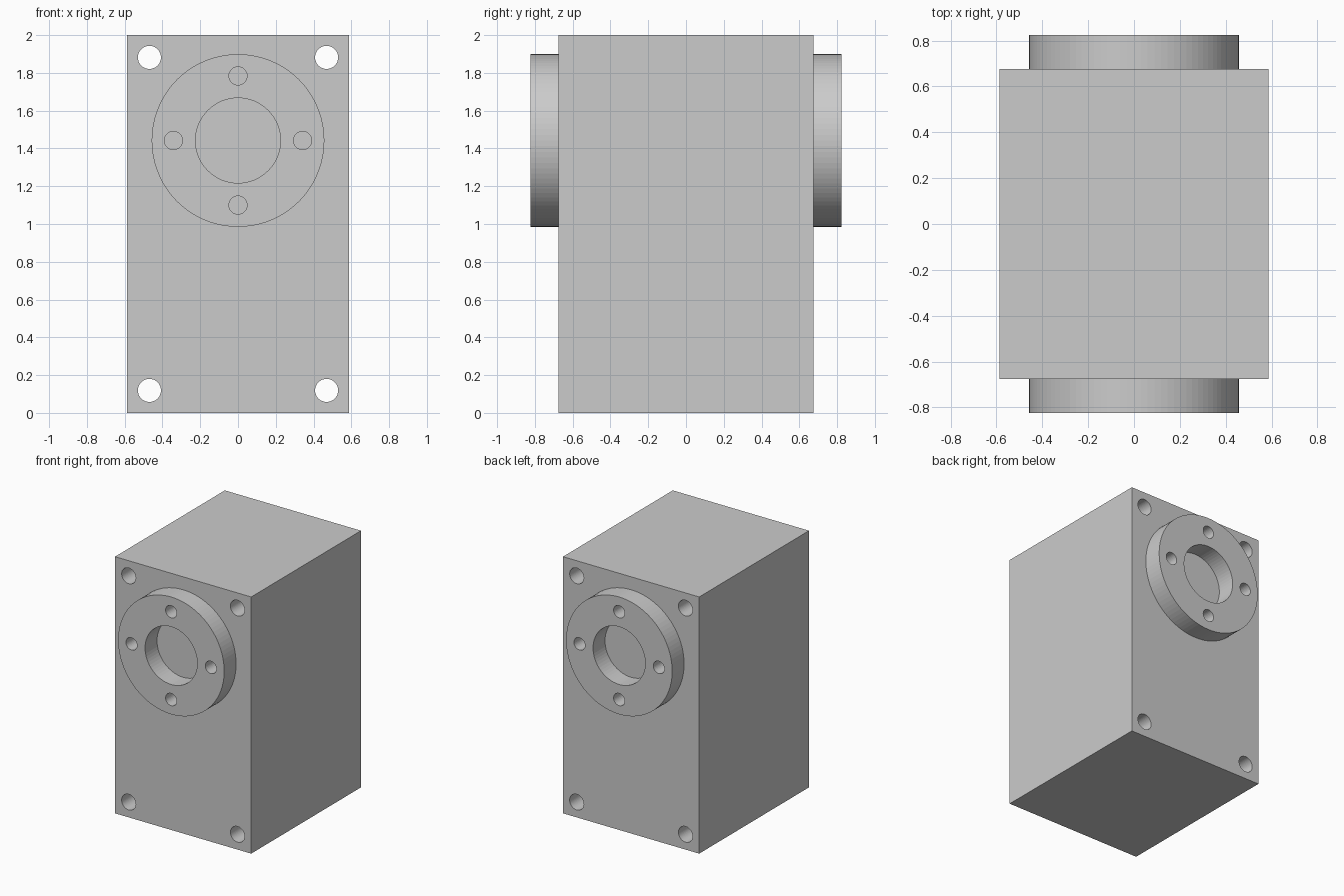
import bpy, bmesh
from math import sin, cos, pi, radians

if "Cube" in bpy.data.objects:
    bpy.data.objects.remove(bpy.data.objects["Cube"])


def circle(x, z, r, n):
    return [(x + r * cos(2 * pi * i / n), z + r * sin(2 * pi * i / n)) for i in range(n)]


def plate(name, loops, y, depth):
    """Extrude a flat outline (first loop) with holes (other loops) along y."""
    cu = bpy.data.curves.new(name, 'CURVE')
    cu.dimensions = '2D'
    cu.fill_mode = 'BOTH'
    cu.extrude = depth / 2
    for pts in loops:
        sp = cu.splines.new('POLY')
        sp.points.add(len(pts) - 1)
        for p, (x, z) in zip(sp.points, pts):
            p.co = (x, z, 0, 1)
        sp.use_cyclic_u = True
    ob = bpy.data.objects.new(name, cu)
    bpy.context.collection.objects.link(ob)
    ob.rotation_euler.x = radians(90)
    ob.location.y = y
    bpy.ops.object.select_all(action='DESELECT')
    ob.select_set(True)
    bpy.context.view_layer.objects.active = ob
    bpy.ops.object.convert(target='MESH')
    ob = bpy.context.object
    ob.name = name
    # Weld caps to walls and keep facets flat
    bm = bmesh.new()
    bm.from_mesh(ob.data)
    bmesh.ops.remove_doubles(bm, verts=bm.verts, dist=1e-5)
    bmesh.ops.recalc_face_normals(bm, faces=bm.faces)
    for f in bm.faces:
        f.smooth = False
    bm.to_mesh(ob.data)
    bm.free()
    return ob


W, D, H = 0.587, 0.676, 2.0      # half width, half depth, height
FZ, FD = 1.442, 0.147            # flange centre height and thickness

# Block with four through holes near the corners
outline = [(-W, 0), (W, 0), (W, H), (-W, H)]
corner_holes = [circle(x, z, 0.061, 48) for x in (-0.469, 0.469) for z in (0.119, 1.882)]
plate("body_block", [outline] + corner_holes, 0, 2 * D)

# Round flanges front and back: centre bore and four bolt holes
bolt_holes = [circle(0.342 * cos(k * pi / 2), FZ + 0.342 * sin(k * pi / 2), 0.048, 32)
              for k in range(4)]
ring = [circle(0, FZ, 0.457, 96), circle(0, FZ, 0.225, 64)] + bolt_holes
for name, side in (("front_flange", -1), ("back_flange", 1)):
    plate(name, ring, side * (D + FD / 2), FD)
